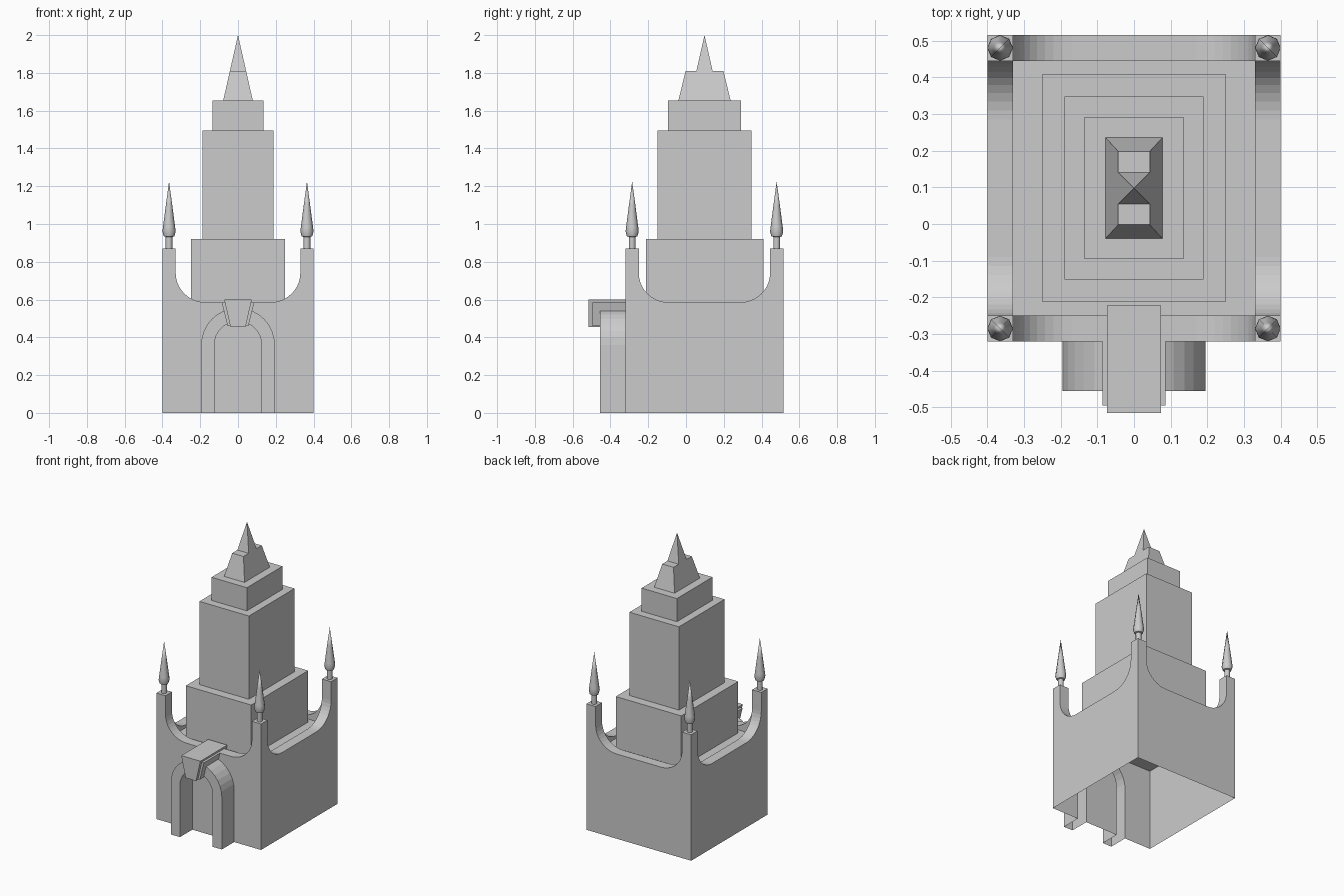
import bpy, bmesh, math
from mathutils import Vector

cube = bpy.data.objects.get("Cube")
if cube:
    bpy.data.objects.remove(cube, do_unlink=True)

stone = bpy.data.materials.new("grey_stone")
stone.use_nodes = True
GREY = (0.6, 0.6, 0.6, 1)
stone.diffuse_color = GREY
stone.node_tree.nodes["Principled BSDF"].inputs["Base Color"].default_value = GREY


def finish(name, bm, recalc=True):
    bmesh.ops.remove_doubles(bm, verts=bm.verts, dist=0.0001)
    if recalc:
        bmesh.ops.recalc_face_normals(bm, faces=bm.faces)
    me = bpy.data.meshes.new(name)
    bm.to_mesh(me)
    bm.free()
    ob = bpy.data.objects.new(name, me)
    me.materials.append(stone)
    bpy.context.collection.objects.link(ob)
    return ob


def face(bm, pts):
    return bm.faces.new([bm.verts.new(p) for p in pts])


def strip(bm, a, b):
    for i in range(len(a) - 1):
        face(bm, (a[i], a[i + 1], b[i + 1], b[i]))


def loft(name, low, high):
    """Closed block between two rings with equal point counts."""
    bm = bmesh.new()
    strip(bm, low + low[:1], high + high[:1])
    face(bm, low)
    face(bm, high)
    return finish(name, bm)


def rect(hx, hy, z, cy):
    return [(-hx, cy - hy, z), (hx, cy - hy, z), (hx, cy + hy, z), (-hx, cy + hy, z)]


# Main dimensions
HX, Y0, Y1, T = 0.4, -0.32, 0.515, 0.07
CY, HY = (Y0 + Y1) / 2, (Y1 - Y0) / 2
FLOOR, LOW, POST = 0.565, 0.585, 0.87
DOOR_Y, SPRING, R_OUT, R_IN = -0.455, 0.36, 0.195, 0.125


def arch(r, y):
    arc = [(r * math.cos(math.pi * i / 16), y, SPRING + r * math.sin(math.pi * i / 16))
           for i in range(17)]
    return [(r, y, 0)] + arc + [(-r, y, 0)]


def sweep(half):
    """Swooping wall top, from one corner post to the other."""
    rx, rz = 0.16, 0.155
    left = [(-half, POST)]
    for i in range(11):
        a = math.pi / 2 * i / 10
        left.append((-half + rx * (1 - math.cos(a)), LOW + rz * (1 - math.sin(a))))
    return left + [(-x, z) for x, z in reversed(left)]


# Walls: open-bottomed shell with thick swooping parapets
bm = bmesh.new()
for side in range(4):
    half, depth = (HX, HY) if side % 2 == 0 else (HY, HX)
    turn = side * math.pi / 2

    def place(u, d, z):
        x, y = u, d - depth
        c, s = round(math.cos(turn)), round(math.sin(turn))
        return (x * c - y * s, CY + x * s + y * c, z)

    top = sweep(half - T)
    outer = [place(u, 0, z) for u, z in top]
    inner = [place(u, T, z) for u, z in top]
    strip(bm, outer, inner)
    bottom = [place(-half, 0, 0)]
    if side == 0:
        bottom += [(x, Y0, z) for x, _, z in reversed(arch(R_OUT, Y0))]
    bottom.append(place(half, 0, 0))
    face(bm, bottom + [place(half, 0, POST)] + outer[::-1] + [place(-half, 0, POST)])
    face(bm, [place(-half + T, T, FLOOR), place(half - T, T, FLOOR)] + inner[::-1])
    face(bm, [place(-half, 0, POST), place(-half + T, 0, POST),
              place(-half + T, T, POST), place(-half, T, POST)])
finish("castle_walls", bm)

bm = bmesh.new()
face(bm, rect(HX - 0.001, HY - 0.001, FLOOR, CY))
finish("terrace_floor", bm, False)

# Door surround: hollow arched band, with the recessed door panel
bm = bmesh.new()
of, ob_, nf, nb = arch(R_OUT, DOOR_Y), arch(R_OUT, Y0), arch(R_IN, DOOR_Y), arch(R_IN, Y0)
strip(bm, of, ob_)
strip(bm, nf, of)
strip(bm, nb, nf)
finish("door_arch", bm)
bm = bmesh.new()
face(bm, arch(R_IN, Y0)[::-1])
finish("door_panel", bm, False)


# Keystone blocks: tapered prisms over the arch
def keystone(name, half_top, half_low, z_top, z_low, front, back):
    def ring(y):
        return [(-half_low, y, z_low), (half_low, y, z_low),
                (half_top, y, z_top), (-half_top, y, z_top)]
    loft(name, ring(front), ring(back))


keystone("keystone_core", 0.073, 0.04, 0.6, 0.455, -0.515, Y0)
keystone("keystone_collar", 0.086, 0.055, 0.585, 0.46, -0.495, Y0)
keystone("keystone_tail", 0.073, 0.066, 0.6, 0.567, Y0, -0.222)

# Stepped tower
TY = 0.098
for name, hx, hy, z0, z1 in (("lower_tier", 0.25, 0.311, FLOOR, 0.92),
                             ("middle_tier", 0.189, 0.249, 0.92, 1.495),
                             ("upper_tier", 0.135, 0.194, 1.495, 1.655)):
    loft(name, rect(hx, hy, z0, TY), rect(hx, hy, z1, TY))

# Roof: sloping base with a sharp central peak
loft("roof_base", rect(0.078, 0.138, 1.655, TY), rect(0.043, 0.1, 1.81, TY))
bm = bmesh.new()
base = rect(0.043, 0.043, 1.81, TY)
for i in range(4):
    face(bm, (base[i], base[(i + 1) % 4], (0, TY, 2.0)))
face(bm, base)
finish("roof_peak", bm)

# Corner finials: turned spikes on short stems
PROFILE = [(0.018, 0.87), (0.018, 0.932), (0.028, 0.935), (0.035, 0.96),
           (0.032, 0.985), (0.017, 1.1), (0.0, 1.225)]
SIDES = 8
for fy, row in ((Y0 + T / 2, "front"), (Y1 - T / 2, "back")):
    for sx, hand in ((1, "left"), (-1, "right")):
        bm = bmesh.new()
        rings = []
        for r, z in PROFILE:
            rings.append([(sx * (HX - T / 2) + r * math.cos(math.tau * i / SIDES),
                           fy + r * math.sin(math.tau * i / SIDES), z)
                          for i in range(SIDES + 1)])
        for a, b in zip(rings, rings[1:]):
            for i in range(SIDES):
                quad = (a[i], a[i + 1], b[i + 1], b[i])
                face(bm, quad[:3] if b is rings[-1] else quad)
        spike = finish(f"{row}_{hand}_finial", bm)
        bpy.ops.object.select_all(action="DESELECT")
        spike.select_set(True)
        bpy.context.view_layer.objects.active = spike
        bpy.ops.object.shade_smooth_by_angle(angle=math.radians(50))
